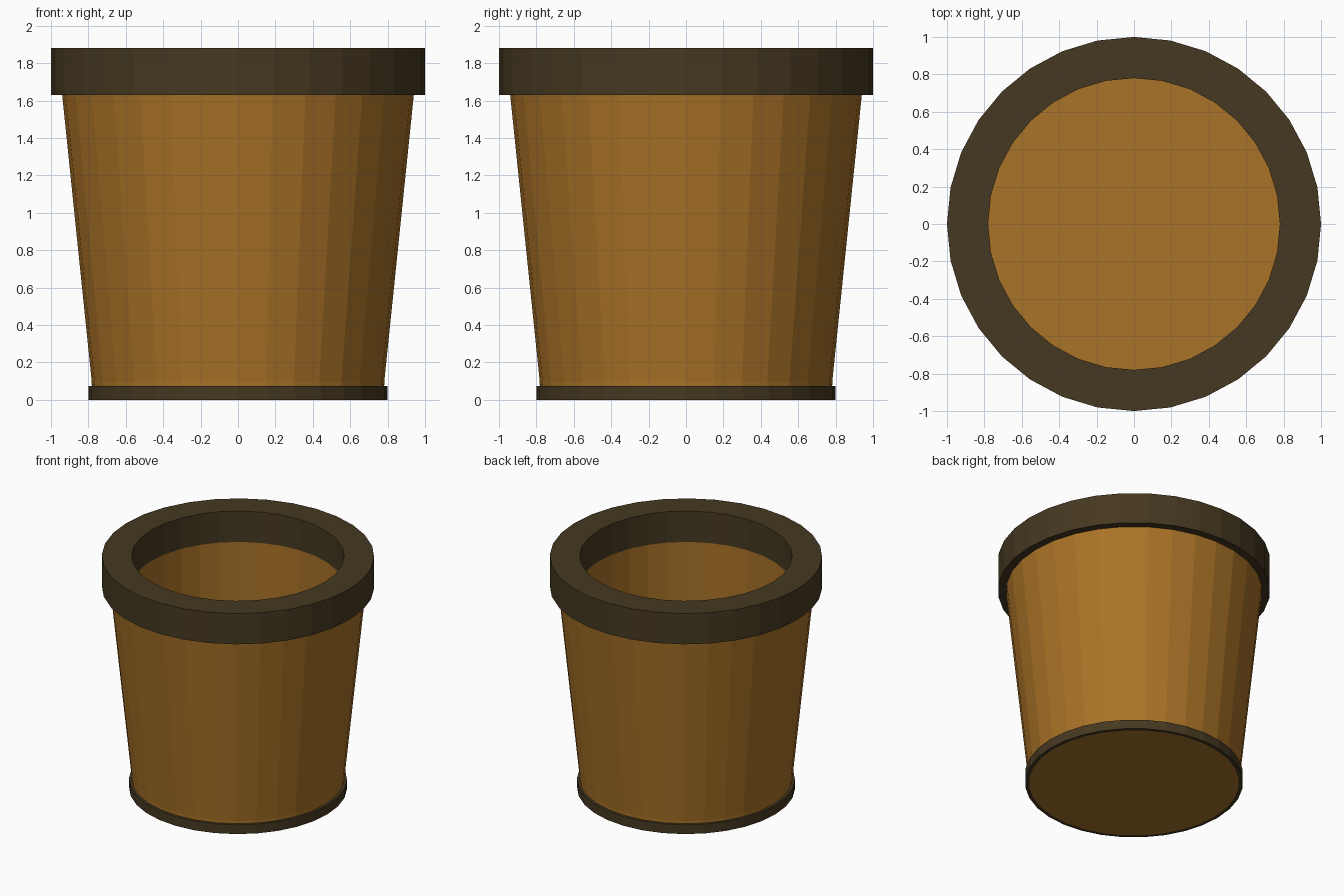
import bpy, bmesh
from math import cos, sin, tau

if "Cube" in bpy.data.objects:
    bpy.data.objects.remove(bpy.data.objects["Cube"])

SIDES = 32


def material(name, color):
    mat = bpy.data.materials.new(name)
    mat.diffuse_color = color
    mat.use_nodes = True
    mat.node_tree.nodes["Principled BSDF"].inputs["Base Color"].default_value = mat.diffuse_color
    return mat


def lathe(name, profile, mat, closed=False):
    """Revolve (radius, z) points; radius 0 becomes a flat cap."""
    bm = bmesh.new()
    rings = []
    for r, z in profile:
        rings.append([bm.verts.new((r * cos(tau * i / SIDES), r * sin(tau * i / SIDES), z))
                      for i in range(SIDES)])
    pairs = list(zip(rings, rings[1:]))
    if closed:
        pairs.append((rings[-1], rings[0]))
    else:
        bm.faces.new(rings[0])
        bm.faces.new(rings[-1])
    for a, b in pairs:
        for i in range(SIDES):
            j = (i + 1) % SIDES
            bm.faces.new((a[i], a[j], b[j], b[i]))
    bmesh.ops.recalc_face_normals(bm, faces=bm.faces)
    mesh = bpy.data.meshes.new(name)
    bm.to_mesh(mesh)
    bm.free()
    mesh.materials.append(mat)
    obj = bpy.data.objects.new(name, mesh)
    bpy.context.collection.objects.link(obj)
    return obj


wood = material("wood", (0.40, 0.17, 0.02, 1))
band = material("dark_band", (0.06, 0.04, 0.015, 1))

# Tapered body with a straight hollow and a floor
lathe("bucket_body", [(0.772, 0.0), (0.94, 1.63), (0.94, 1.86), (0.782, 1.86), (0.782, 0.08)], wood)

# Thick rim around the top
lathe("top_rim", [(1.0, 1.63), (1.0, 1.88), (0.78, 1.88), (0.78, 1.63)], band, closed=True)

# Thin hoop around the foot
lathe("bottom_hoop", [(0.8, 0.0), (0.8, 0.075), (0.772, 0.075), (0.772, 0.0)], band, closed=True)
